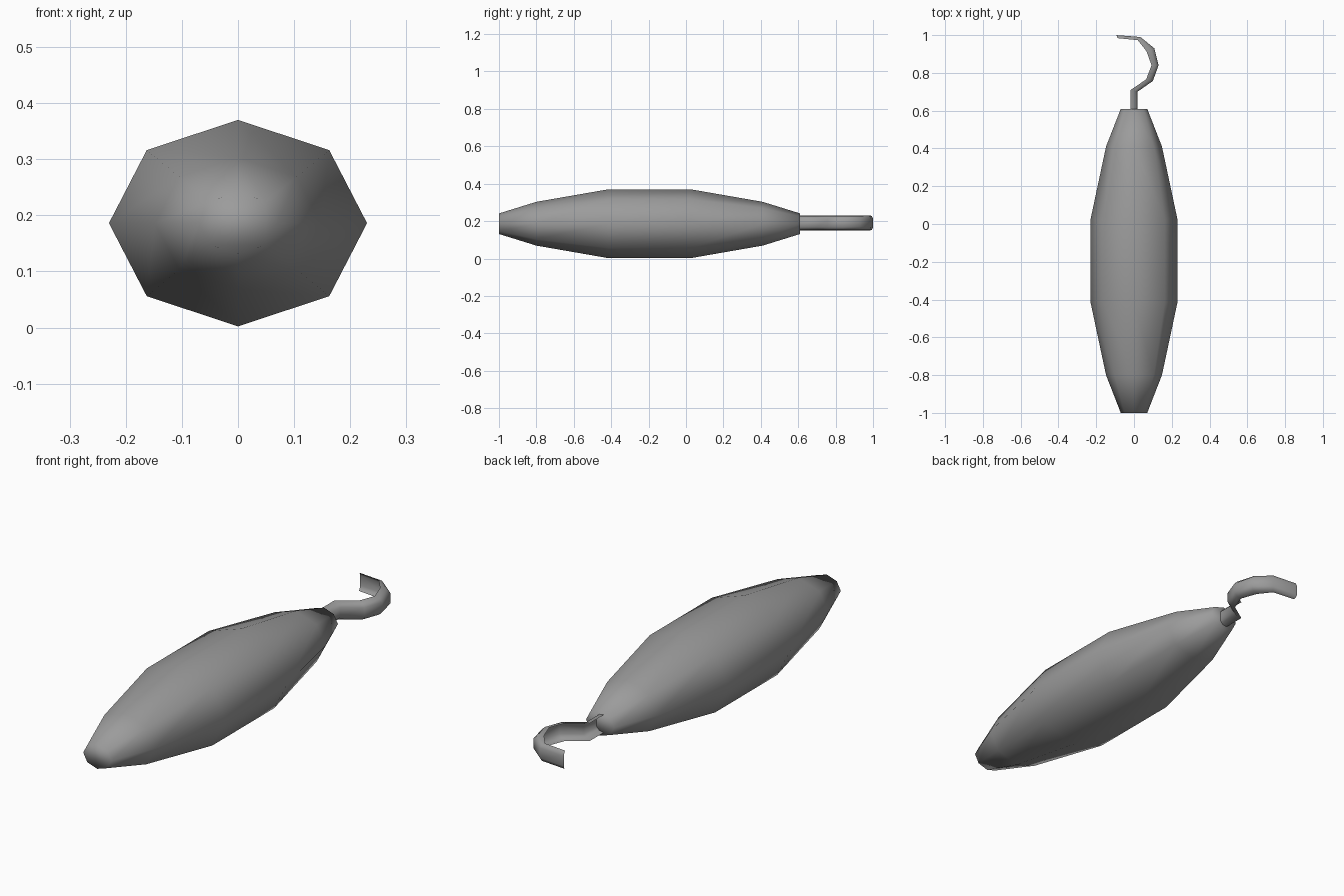
import bpy, bmesh, math
from mathutils import Vector

cube = bpy.data.objects.get("Cube")
if cube:
    bpy.data.objects.remove(cube, do_unlink=True)

grey = bpy.data.materials.new("dull_grey")
grey.use_nodes = True
colour = (0.33, 0.33, 0.33, 1)
grey.diffuse_color = colour
grey.node_tree.nodes["Principled BSDF"].inputs["Base Color"].default_value = colour

MID = 0.186  # height of the long axis


def loft(name, rings, closed):
    """Skin a row of matching rings; closed rings also get end caps."""
    bm = bmesh.new()
    rows = [[bm.verts.new(p) for p in ring] for ring in rings]
    n = len(rows[0])
    for a, b in zip(rows, rows[1:]):
        for i in range(n if closed else n - 1):
            j = (i + 1) % n
            bm.faces.new((a[i], a[j], b[j], b[i]))
    if closed:
        bm.faces.new(rows[0])
        bm.faces.new(rows[-1])
    bmesh.ops.recalc_face_normals(bm, faces=bm.faces)
    for f in bm.faces:
        f.smooth = True
    mesh = bpy.data.meshes.new(name)
    bm.to_mesh(mesh)
    bm.free()
    mesh.materials.append(grey)
    obj = bpy.data.objects.new(name, mesh)
    bpy.context.collection.objects.link(obj)
    return obj


# Spindle body: eight-sided oval rings along y (position, half width, half height)
stations = [(-1, 0.07, 0.055), (-0.8, 0.148, 0.117), (-0.415, 0.23, 0.184),
            (0.025, 0.23, 0.184), (0.41, 0.148, 0.117), (0.61, 0.07, 0.055)]
angles = [math.tau * i / 8 for i in range(8)]
loft("spindle_body",
     [[(w * math.cos(a), y, MID + h * math.sin(a)) for a in angles]
      for y, w, h in stations], True)

# Hook: bent channel, open towards the inside of the bend
inner = [(-0.018, 0.59), (-0.018, 0.71), (0.064, 0.765), (0.093, 0.84),
         (0.066, 0.915), (0.02, 0.973), (-0.087, 0.984)]
outer = [(0.018, 0.59), (0.018, 0.7), (0.1, 0.757), (0.13, 0.84),
         (0.108, 0.93), (0.034, 0.99), (-0.093, 1.0)]
half = [(1, 0.022), (0.6, 0.037), (0, 0.04)]  # share of depth, height
section = [(t, -z) for t, z in reversed(half)] + half
loft("hook",
     [[(*Vector(a).lerp(Vector(b), t), MID + 0.004 + z) for t, z in section]
      for a, b in zip(inner, outer)], False)
